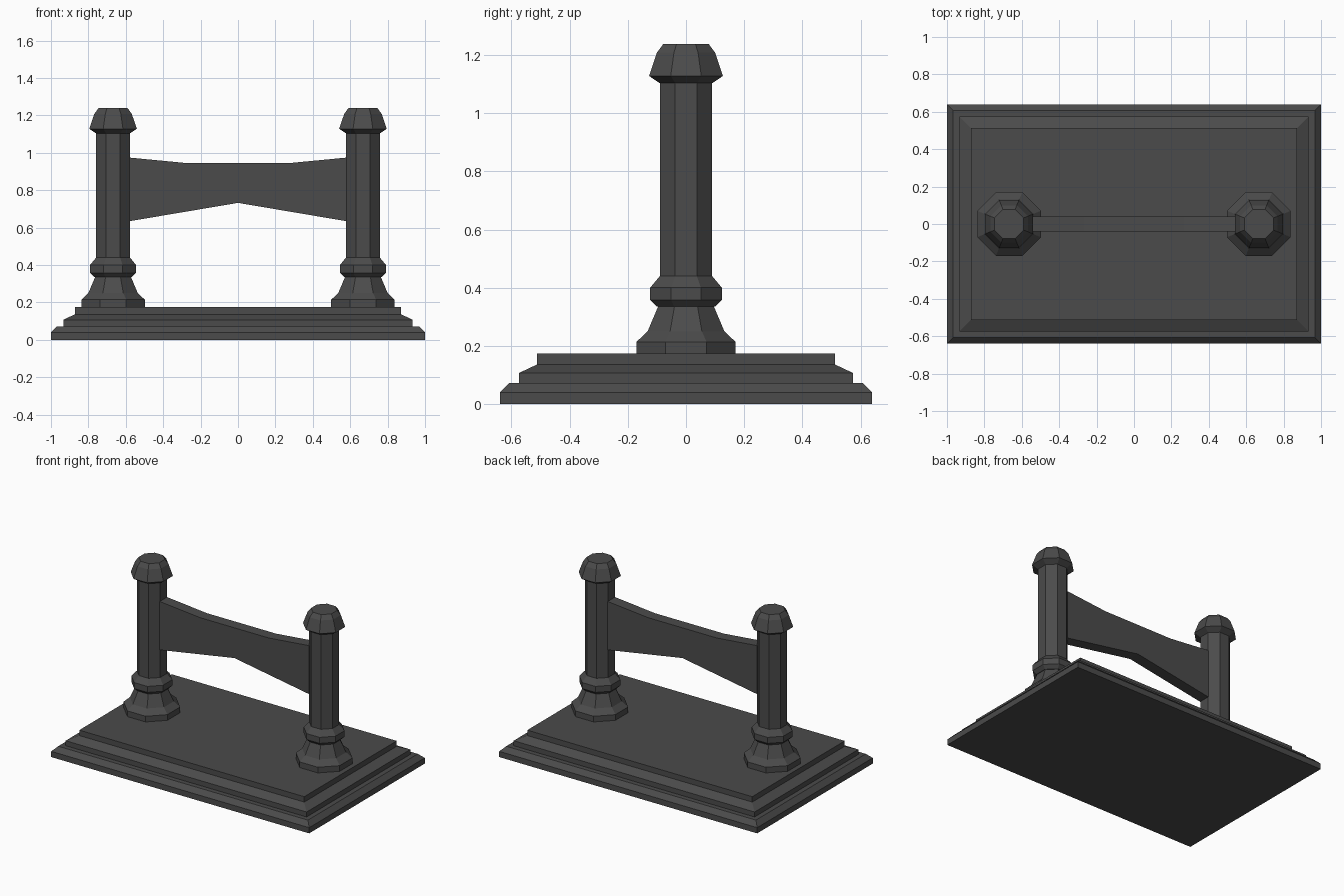
import bpy, bmesh
from math import cos, sin, pi

cube = bpy.data.objects.get("Cube")
if cube:
    bpy.data.objects.remove(cube, do_unlink=True)

iron = bpy.data.materials.new("dark_grey_iron")
iron.use_nodes = True
colour = (0.07, 0.07, 0.07, 1)
iron.diffuse_color = colour
iron.node_tree.nodes["Principled BSDF"].inputs["Base Color"].default_value = colour


def finish(name, bm):
    bmesh.ops.recalc_face_normals(bm, faces=bm.faces)
    mesh = bpy.data.meshes.new(name)
    bm.to_mesh(mesh)
    bm.free()
    mesh.materials.append(iron)
    obj = bpy.data.objects.new(name, mesh)
    bpy.context.collection.objects.link(obj)
    return obj


def loft(name, rings):
    """Skin a stack of matching point rings and cap both ends."""
    bm = bmesh.new()
    loops = [[bm.verts.new(p) for p in ring] for ring in rings]
    n = len(loops[0])
    for low, high in zip(loops, loops[1:]):
        for i in range(n):
            j = (i + 1) % n
            bm.faces.new((low[i], low[j], high[j], high[i]))
    bm.faces.new(loops[0][::-1])
    bm.faces.new(loops[-1])
    return finish(name, bm)


def rectangle(inset, z):
    x, y = 1 - inset, 0.64 - inset
    return [(-x, -y, z), (x, -y, z), (x, y, z), (-x, y, z)]


def octagon(apothem, z):
    r = apothem / cos(pi / 8)
    angles = [pi / 8 + k * pi / 4 for k in range(8)]
    return [(r * cos(a), r * sin(a), z) for a in angles]


# Stepped plinth: inset from the outer edge, height
steps = [(0, 0), (0, 0.04), (0.032, 0.072), (0.066, 0.072),
         (0.066, 0.107), (0.128, 0.136), (0.128, 0.174)]
loft("plinth", [rectangle(*s) for s in steps])

# Octagonal posts: separate foot, collar, shaft and cap profiles
post_parts = {
    "foot": [(0.17, 0.174), (0.17, 0.214), (0.132, 0.25), (0.096, 0.335)],
    "collar": [(0.1, 0.335), (0.123, 0.358), (0.123, 0.4), (0.09, 0.44)],
    "shaft": [(0.09, 0.44), (0.09, 1.103)],
    "cap": [(0.09, 1.103), (0.127, 1.128), (0.1, 1.208), (0.078, 1.238)],
}
for side, x in (("left", 0.668), ("right", -0.668)):
    for part, profile in post_parts.items():
        obj = loft(f"{side}_post_{part}", [octagon(*p) for p in profile])
        obj.location.x = x

# Crossbar: a mirrored outline extruded through its thickness
half = [(0.267, 0.944), (0.58, 0.974), (0.58, 0.634)]
outline = half + [(0, 0.732)] + [(-x, z) for x, z in reversed(half)]
loft("crossbar", [[(x, y, z) for x, z in outline] for y in (-0.04, 0.04)])
